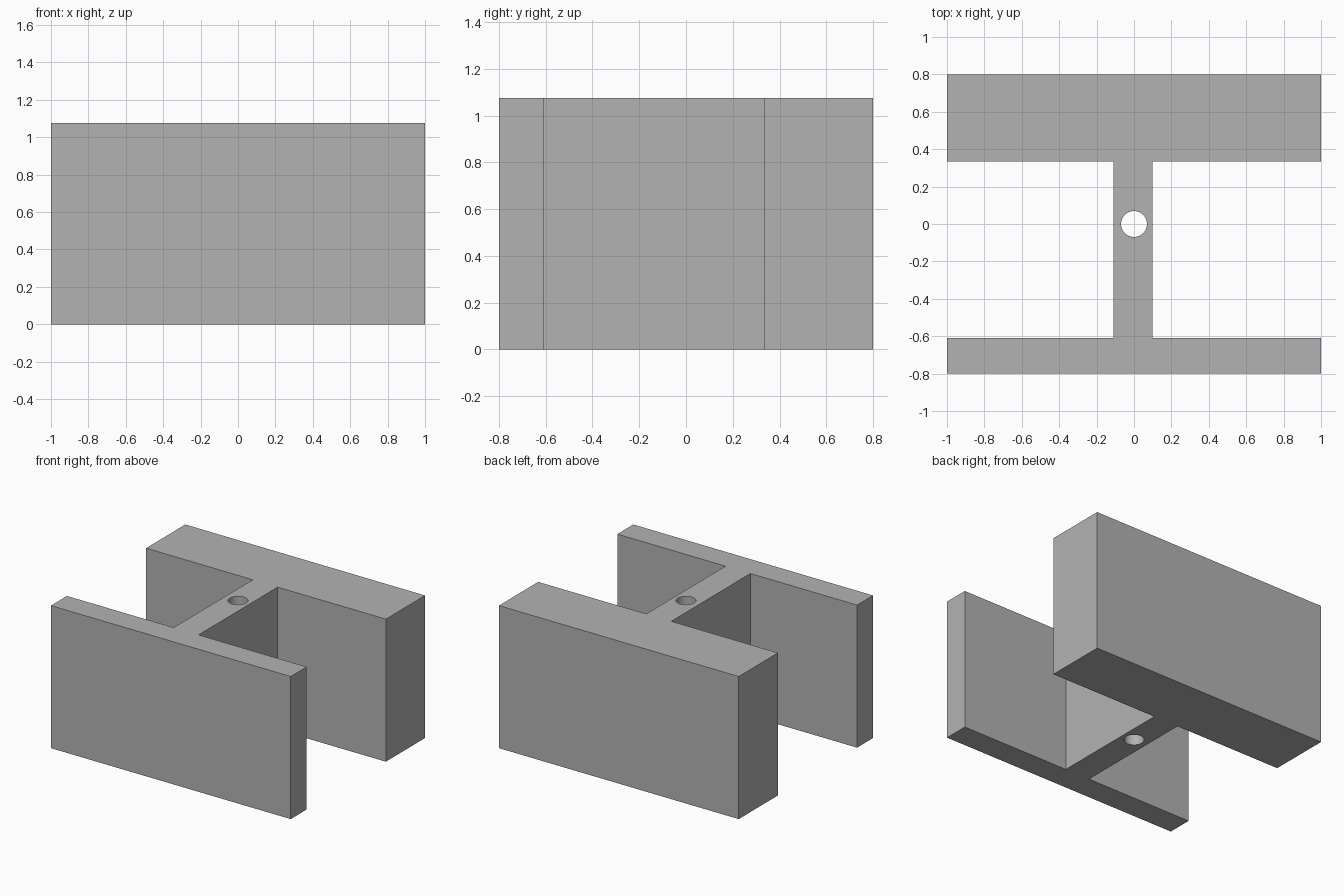
import bpy
import bmesh

cube = bpy.data.objects.get("Cube")
if cube:
    bpy.data.objects.remove(cube, do_unlink=True)

HEIGHT = 1.075
FRONT, BACK = -0.8, 0.8             # outer faces of the flanges
FRONT_IN, BACK_IN = -0.61, 0.333    # inner faces of the flanges
WEB_R, WEB_L = -0.11, 0.098         # side faces of the web
HOLE_RADIUS = 0.069

grey = bpy.data.materials.new("plain_grey")
grey.use_nodes = True
colour = (0.45, 0.45, 0.45, 1)
grey.diffuse_color = colour
grey.node_tree.nodes["Principled BSDF"].inputs["Base Color"].default_value = colour


def add_object(name, bm):
    mesh = bpy.data.meshes.new(name)
    bm.to_mesh(mesh)
    bm.free()
    mesh.materials.append(grey)
    obj = bpy.data.objects.new(name, mesh)
    bpy.context.collection.objects.link(obj)
    return obj


# Beam: an uneven H profile extruded upwards
profile = [
    (-1, FRONT), (1, FRONT), (1, FRONT_IN), (WEB_L, FRONT_IN),
    (WEB_L, BACK_IN), (1, BACK_IN), (1, BACK), (-1, BACK),
    (-1, BACK_IN), (WEB_R, BACK_IN), (WEB_R, FRONT_IN), (-1, FRONT_IN),
]
bm = bmesh.new()
base = bm.faces.new([bm.verts.new((x, y, 0)) for x, y in profile])
top = bmesh.ops.extrude_face_region(bm, geom=[base], use_keep_orig=True)
bmesh.ops.translate(bm, vec=(0, 0, HEIGHT),
                    verts=[g for g in top["geom"] if isinstance(g, bmesh.types.BMVert)])
bmesh.ops.recalc_face_normals(bm, faces=bm.faces)
beam = add_object("h_beam", bm)

# Hole bored through the web
bm = bmesh.new()
bmesh.ops.create_cone(bm, cap_ends=True, segments=48, radius1=HOLE_RADIUS,
                      radius2=HOLE_RADIUS, depth=HEIGHT * 2)
bmesh.ops.translate(bm, vec=(0, 0, HEIGHT / 2), verts=bm.verts)
cutter = add_object("hole_cutter", bm)
cutter.hide_render = True
cutter.hide_viewport = True

bore = beam.modifiers.new("hole", 'BOOLEAN')
bore.operation = 'DIFFERENCE'
bore.solver = 'EXACT'
bore.object = cutter

# Bake the hole, then smooth only its wall
bpy.context.view_layer.objects.active = beam
beam.select_set(True)
bpy.ops.object.modifier_apply(modifier=bore.name)
bpy.data.objects.remove(cutter, do_unlink=True)
bpy.ops.object.shade_smooth_by_angle()
